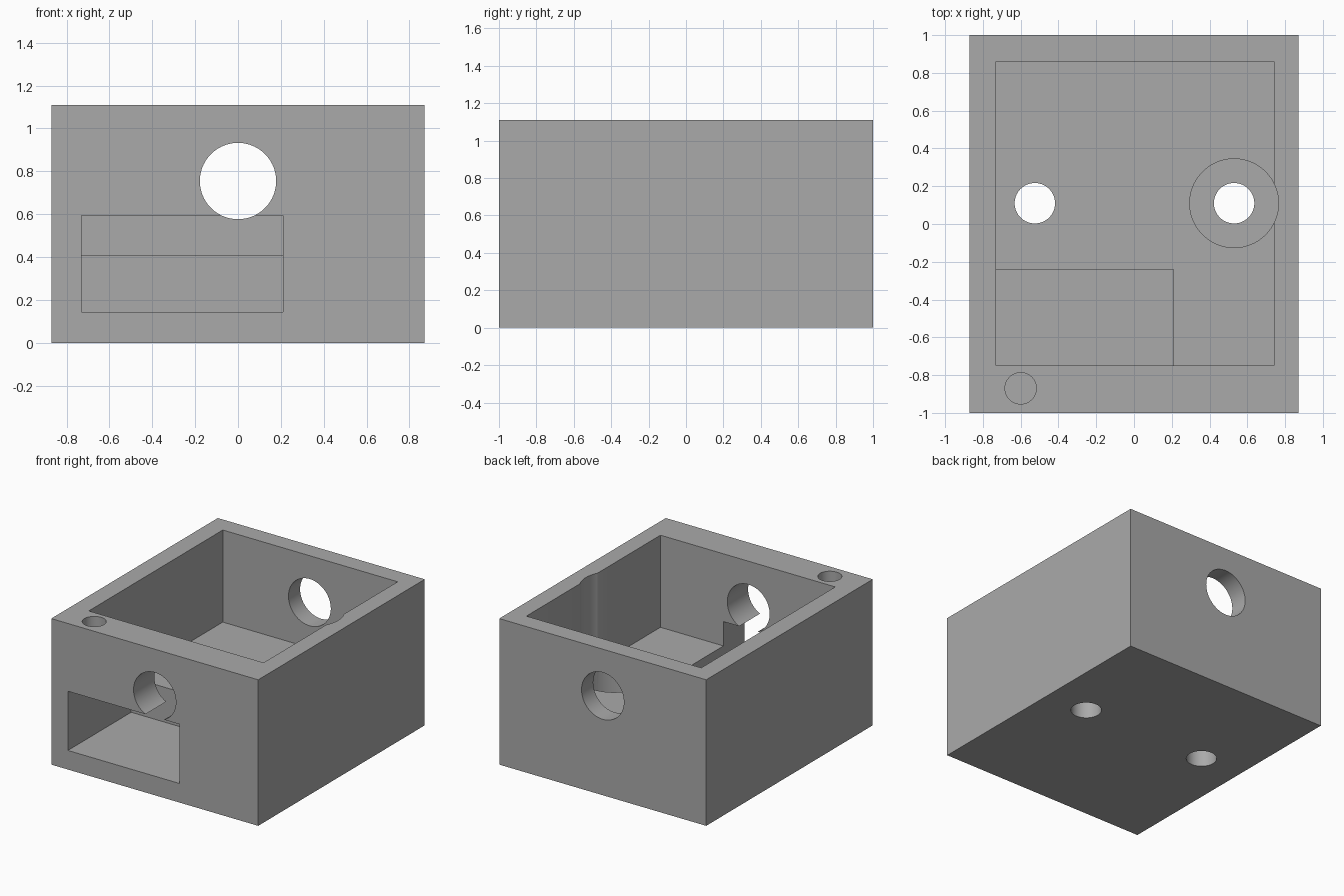
import bpy
from math import radians
from mathutils import Vector

cube = bpy.data.objects.get("Cube")
if cube:
    bpy.data.objects.remove(cube, do_unlink=True)

grey = bpy.data.materials.new("plain grey")
grey.use_nodes = True
colour = (0.4, 0.4, 0.4, 1)
grey.diffuse_color = colour
grey.node_tree.nodes["Principled BSDF"].inputs["Base Color"].default_value = colour


def box(name, low, high):
    low, high = Vector(low), Vector(high)
    bpy.ops.mesh.primitive_cube_add(size=1, location=(low + high) / 2)
    ob = bpy.context.object
    ob.name = name
    ob.scale = high - low
    bpy.ops.object.transform_apply(location=True, rotation=True, scale=True)
    ob.data.materials.append(grey)
    return ob


def rod(name, radius, depth, centre, tilt=0):
    bpy.ops.mesh.primitive_cylinder_add(
        vertices=96, radius=radius, depth=depth, location=centre, rotation=(tilt, 0, 0))
    ob = bpy.context.object
    ob.name = name
    bpy.ops.object.transform_apply(location=True, rotation=True, scale=True)
    ob.data.materials.append(grey)
    return ob


def upright(name, radius, x, y, bottom, top):
    return rod(name, radius, top - bottom, (x, y, (bottom + top) / 2))


TOP, FLOOR, BASE, OVER = 1.11, 0.41, 0.145, 1.3

# Solid outer block
body = box("open_box", (-0.87, -1, 0), (0.87, 1, TOP))

# Main cavity, front slot sunk below the floor, and round holes
cutters = [
    box("cavity_cutter", (-0.73, -0.75, FLOOR), (0.74, 0.86, OVER)),
    box("front_slot_cutter", (-0.73, -1.2, BASE), (0.21, -0.24, 0.595)),
    rod("cable_hole_cutter", 0.178, 3, (0, 0, 0.755), radians(90)),
    upright("counterbore_cutter", 0.235, 0.53, 0.11, BASE, OVER),
    upright("rim_hole_cutter", 0.083, -0.6, -0.87, 0.5, OVER),
]
for side, x in (("left", 0.53), ("right", -0.525)):
    cutters.append(upright(side + "_screw_hole_cutter", 0.107, x, 0.11, -0.2, 0.8))

bpy.ops.object.select_all(action="DESELECT")
body.select_set(True)
bpy.context.view_layer.objects.active = body
for cutter in cutters:
    cutter.hide_render = True
    cut = body.modifiers.new(cutter.name, "BOOLEAN")
    cut.operation = "DIFFERENCE"
    cut.solver = "EXACT"
    cut.object = cutter
    bpy.ops.object.modifier_apply(modifier=cut.name)
    bpy.data.objects.remove(cutter, do_unlink=True)

# Smooth bores with crisp edges
bpy.ops.object.shade_smooth_by_angle(angle=radians(30))
